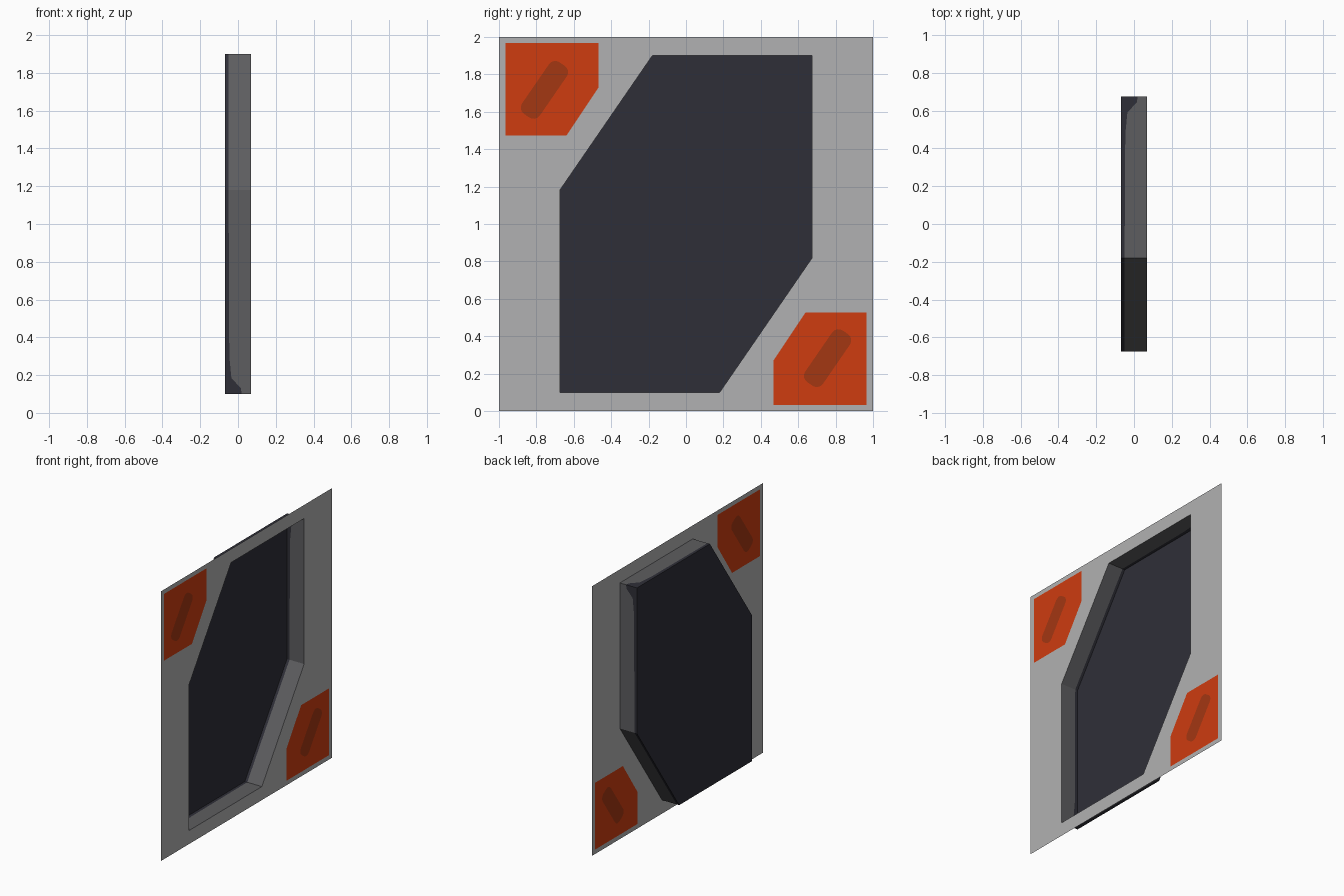
import bpy, math
from mathutils import Vector
from mathutils.geometry import delaunay_2d_cdt

if "Cube" in bpy.data.objects:
    bpy.data.objects.remove(bpy.data.objects["Cube"])

BACK, FRONT = -0.07, 0.07


def material(name, rgb):
    m = bpy.data.materials.new(name)
    m.diffuse_color = (*rgb, 1)
    m.use_nodes = True
    m.node_tree.nodes["Principled BSDF"].inputs["Base Color"].default_value = m.diffuse_color
    return m


light_grey = material("light_grey", (0.44, 0.44, 0.445))
orange = material("orange", (0.62, 0.045, 0.005))
dark_orange = material("dark_orange", (0.37, 0.038, 0.006))
wall_grey = material("wall_grey", (0.11, 0.11, 0.115))
charcoal = material("charcoal", (0.028, 0.028, 0.039))


def make_object(name, verts, faces, mats, indices):
    me = bpy.data.meshes.new(name)
    me.from_pydata(verts, [], faces)
    for m in mats:
        me.materials.append(m)
    for poly, i in zip(me.polygons, indices):
        poly.material_index = i
    ob = bpy.data.objects.new(name, me)
    bpy.context.collection.objects.link(ob)
    return ob


def turned(pts):
    """Half turn about the panel centre (y=0, z=1)."""
    return [(-y, 2 - z) for y, z in pts]


def slot(cy, cz, length, width, r, angle):
    """Rounded rectangle outline, tilted."""
    pts = []
    for k, (sx, sy) in enumerate([(1, 1), (-1, 1), (-1, -1), (1, -1)]):
        for j in range(5):
            a = math.pi / 2 * (k + j / 4)
            u = sx * (length / 2 - r) + r * math.cos(a)
            v = sy * (width / 2 - r) + r * math.sin(a)
            pts.append((cy + u * math.cos(angle) - v * math.sin(angle),
                        cz + u * math.sin(angle) + v * math.cos(angle)))
    return pts


# Outlines in the (y, z) plane, counter-clockwise
half = [(-0.675, 0.10), (0.18, 0.10), (0.675, 0.82)]
hexagon = half + turned(half)
sheet = [(-1, 0), (1, 0), (1, 2), (-1, 2)]
patch = [(-0.965, 1.472), (-0.64, 1.472), (-0.468, 1.73), (-0.468, 1.967), (-0.965, 1.967)]
tilt = math.atan2(0.72, 0.495)
mark = slot(-0.757, 1.717, 0.335, 0.115, 0.04, tilt)

# Thin sheet with the hexagonal opening and painted corner patches
loops = [sheet, hexagon, patch, turned(patch), mark, turned(mark)]
colour = {0: 0, 2: 1, 3: 1, 4: 2, 5: 2}
coords, rings = [], []
for loop in loops:
    rings.append(list(range(len(coords), len(coords) + len(loop))))
    coords += [Vector(p) for p in loop]
v2, _, tris, _, _, source = delaunay_2d_cdt(coords, [], rings, 1, 1e-5)
kept = [(list(t), colour[max(s)]) for t, s in zip(tris, source) if 1 not in s]
make_object("mounting_sheet", [(FRONT, v.x, v.y) for v in v2],
            [k[0] for k in kept], [light_grey, orange, dark_orange],
            [k[1] for k in kept])

# Recess: floor and walls, with a dark band along the floor that rises at two corners
verts = [(BACK, y, z) for y, z in hexagon]
faces, idx = [tuple(range(6))], [1]
rise = [(0, 0.02), (0.03, 0.015), (0.085, -0.035), (0.2, -0.046)]
for i in range(6):
    p, q = Vector(hexagon[i]), Vector(hexagon[(i + 1) % 6])
    length = (q - p).length
    if i in (0, 3):
        steps = rise + [(length, -0.05)]
    elif i in (2, 5):
        steps = [(0, -0.05)] + [(length - d, x) for d, x in reversed(rise)]
    else:
        steps = [(0, -0.05), (length, -0.05)]
    for (d0, x0), (d1, x1) in zip(steps, steps[1:]):
        a, b = p.lerp(q, d0 / length), p.lerp(q, d1 / length)
        n = len(verts)
        verts += [(x, *a) for x in (BACK, x0, FRONT)] + [(x, *b) for x in (BACK, x1, FRONT)]
        faces += [(n, n + 1, n + 4, n + 3), (n + 1, n + 2, n + 5, n + 4)]
        idx += [1, 0]
make_object("recessed_tray", verts, faces, [wall_grey, charcoal], idx)
